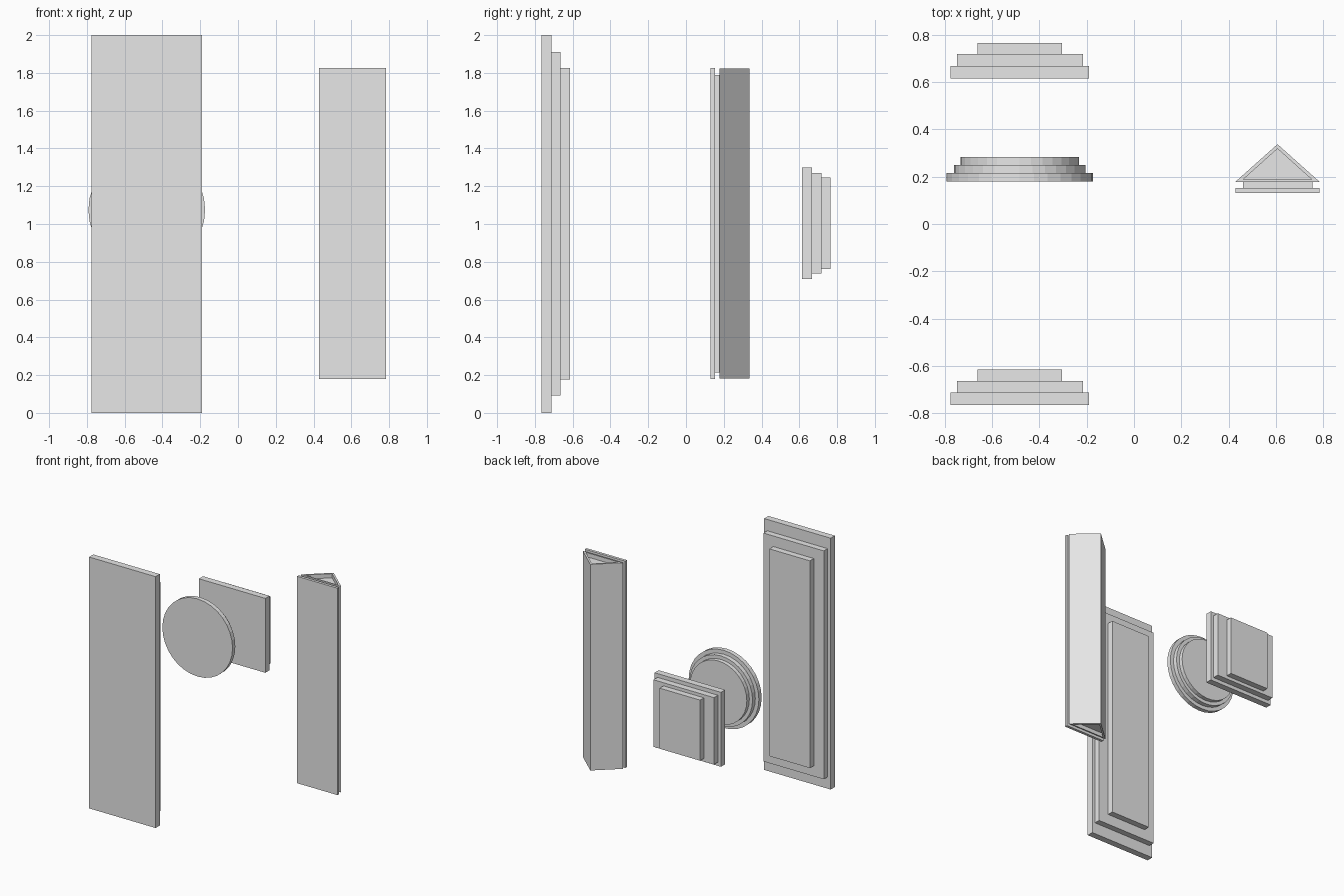
import bpy
import bmesh
from mathutils import Vector

cube = bpy.data.objects.get("Cube")
if cube:
    bpy.data.objects.remove(cube)

grey = bpy.data.materials.new("light_grey")
grey.use_nodes = True
grey.diffuse_color = (0.8, 0.8, 0.8, 1)
grey.node_tree.nodes["Principled BSDF"].inputs["Base Color"].default_value = (0.8, 0.8, 0.8, 1)


def finish(name, bm):
    bmesh.ops.recalc_face_normals(bm, faces=bm.faces)
    mesh = bpy.data.meshes.new(name)
    bm.to_mesh(mesh)
    bm.free()
    mesh.materials.append(grey)
    obj = bpy.data.objects.new(name, mesh)
    bpy.context.collection.objects.link(obj)
    return obj


def slab(name, x, y, z):
    """Box given by its (low, high) extent on each axis."""
    bm = bmesh.new()
    bmesh.ops.create_cube(bm, size=1)
    low, high = (Vector(c) for c in zip(x, y, z))
    for v in bm.verts:
        v.co = (low + high) / 2 + v.co * (high - low)
    finish(name, bm)


def disc(name, radius, y):
    """Upright round plate."""
    bpy.ops.mesh.primitive_cylinder_add(
        vertices=32, radius=radius, depth=y[1] - y[0],
        location=(-0.483, sum(y) / 2, 1.075), rotation=(1.5708, 0, 0))
    obj = bpy.context.object
    obj.name = name
    obj.data.materials.append(grey)


def prism(name, loops, z):
    """Upright triangular prism; a second loop makes it a hollow tube."""
    bm = bmesh.new()
    low, high = ([[bm.verts.new((*p, h)) for p in loop] for loop in loops] for h in z)
    for i in range(3):
        j = (i + 1) % 3
        for a, b in zip(low, high):
            bm.faces.new((a[i], a[j], b[j], b[i]))
        if len(loops) == 2:
            for outer, inner in (low, high):
                bm.faces.new((outer[i], outer[j], inner[j], inner[i]))
    if len(loops) == 1:
        bm.faces.new(low[0])
        bm.faces.new(high[0])
    finish(name, bm)


# Stepped plates share the same three widths
widths = [(-0.775, -0.19), (-0.748, -0.216), (-0.66, -0.304)]
tiers = ["base", "middle", "raised"]

# Tall stepped panel
tall_y = [-0.765, -0.712, -0.664, -0.615]
tall_z = [(0, 2), (0.093, 1.91), (0.177, 1.826)]
# Square stepped panel
square_y = [0.615, 0.667, 0.717, 0.765]
square_z = [(0.708, 1.3), (0.737, 1.27), (0.763, 1.245)]
for name, ys, zs in (("tall_panel", tall_y, tall_z), ("square_panel", square_y, square_z)):
    for i, tier in enumerate(tiers):
        slab(f"{name}_{tier}", widths[i], ys[i:i + 2], zs[i])

# Round stepped panel
round_y = [0.18, 0.215, 0.25, 0.282]
for i, radius in enumerate((0.309, 0.278, 0.25)):
    disc(f"round_panel_{tiers[i]}", radius, round_y[i:i + 2])

# Triangular column: front plate, spacer, outer shell and recessed core
slab("column_front_plate", (0.428, 0.784), (0.131, 0.153), (0.18, 1.826))
slab("column_spacer", (0.46, 0.754), (0.153, 0.182), (0.215, 1.79))
outer = [(0.428, 0.178), (0.784, 0.178), (0.606, 0.337)]
inner = [(0.46, 0.187), (0.752, 0.187), (0.606, 0.318)]
prism("column_shell", [outer, inner], (0.183, 1.823))
prism("column_core", [inner], (0.215, 1.79))
